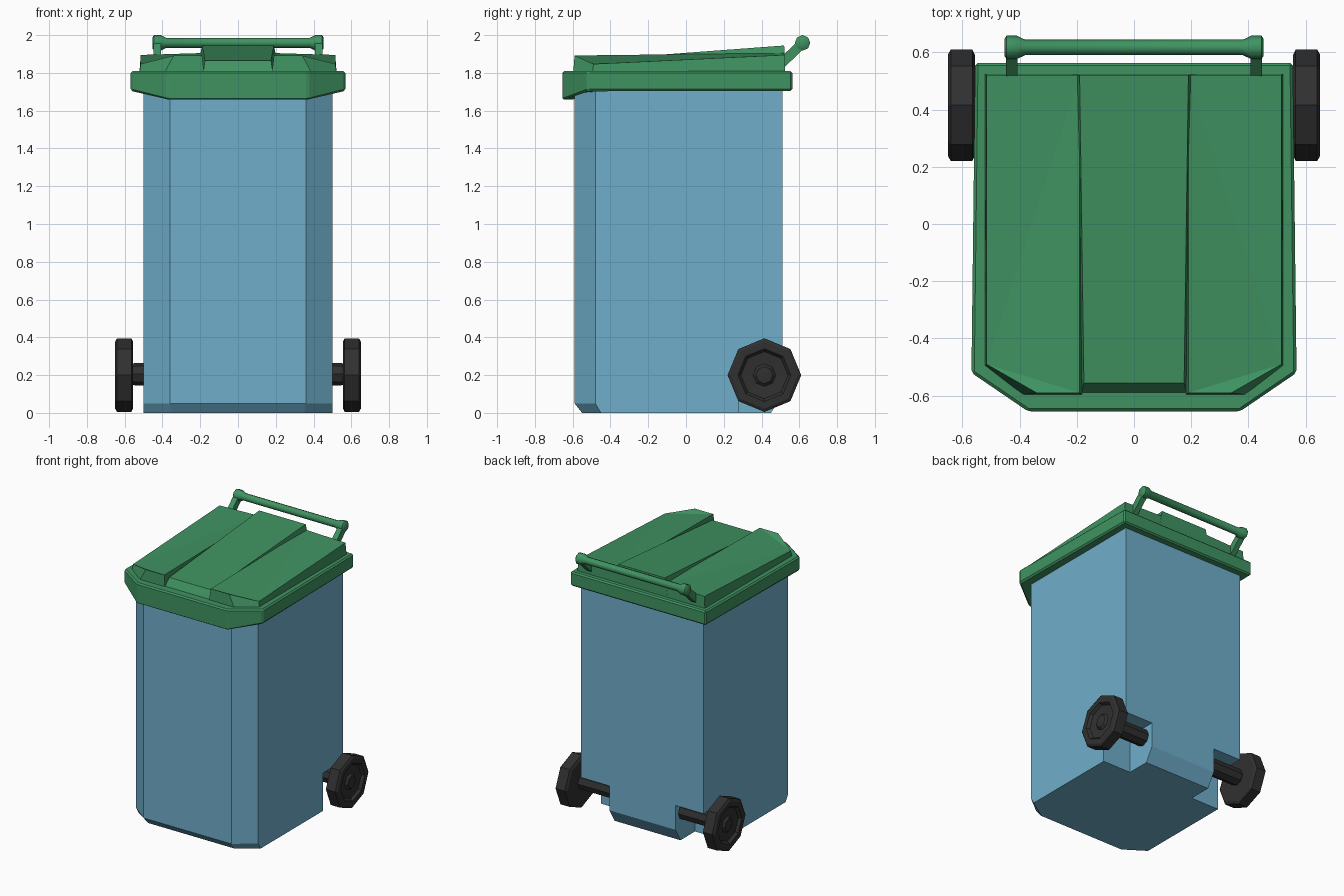
import bpy, bmesh, math

if "Cube" in bpy.data.objects:
    bpy.data.objects.remove(bpy.data.objects["Cube"])


def material(name, rgb):
    m = bpy.data.materials.new(name)
    m.diffuse_color = (*rgb, 1)
    m.use_nodes = True
    m.node_tree.nodes["Principled BSDF"].inputs["Base Color"].default_value = m.diffuse_color
    return m


BLUE = material("blue_plastic", (0.16, 0.43, 0.60))
GREEN = material("green_plastic", (0.05, 0.29, 0.12))
BLACK = material("black_rubber", (0.03, 0.03, 0.03))


def loft(name, rings, mat, bevel=0, split_caps=False):
    """Skin a stack of equal-length point rings and cap both ends."""
    bm = bmesh.new()
    vs = [[bm.verts.new(p) for p in r] for r in rings]
    n = len(vs[0])
    for a, b in zip(vs, vs[1:]):
        for i in range(n):
            j = (i + 1) % n
            bm.faces.new((a[i], a[j], b[j], b[i]))
    caps = [bm.faces.new(vs[0]), bm.faces.new(vs[-1])]
    if split_caps:
        bmesh.ops.triangulate(bm, faces=caps)
    bmesh.ops.recalc_face_normals(bm, faces=bm.faces[:])
    me = bpy.data.meshes.new(name)
    bm.to_mesh(me)
    bm.free()
    ob = bpy.data.objects.new(name, me)
    bpy.context.collection.objects.link(ob)
    me.materials.append(mat)
    if bevel:
        mod = ob.modifiers.new("soft_edges", 'BEVEL')
        mod.width = bevel
        mod.segments = 1
        mod.limit_method = 'ANGLE'
    return ob


def box(name, x, y, z, mat):
    ring = lambda h: [(x[0], y[0], h), (x[1], y[0], h), (x[1], y[1], h), (x[0], y[1], h)]
    return loft(name, [ring(z[0]), ring(z[1])], mat)


def lathe_x(name, profile, cy, cz, mat, sides=8):
    """Turn an (x, radius) profile around an axis parallel to x."""
    rings = [[(x, cy + r * math.cos(2 * math.pi * k / sides),
               cz + r * math.sin(2 * math.pi * k / sides)) for k in range(sides)]
             for x, r in profile]
    return loft(name, rings, mat)


def mirrored(half):
    """Right-hand half outline (front to back) to a full closed ring."""
    return half + [(-x, y, z) for x, y, z in reversed(half)]


# Bin body with chamfered front corners and bottom edges
body = loft("bin_body", [
    mirrored([(0.35, -0.55, 0), (0.5, -0.45, 0), (0.5, 0.45, 0)]),
    mirrored([(0.36, -0.59, 0.05), (0.5, -0.48, 0.05), (0.5, 0.51, 0.10)]),
    mirrored([(0.36, -0.59, 1.75), (0.5, -0.48, 1.75), (0.5, 0.51, 1.75)]),
], BLUE)

# Wheel notches in the lower back corners
for s in (1, -1):
    cutter = box("notch_cutter", sorted((s * 0.27, s * 0.7)), (0.28, 0.7), (-0.1, 0.28), BLUE)
    cutter.hide_render = True
    mod = body.modifiers.new("notch", 'BOOLEAN')
    mod.object = cutter
    mod.solver = 'EXACT'
    bpy.context.view_layer.objects.active = body
    bpy.ops.object.modifier_apply(modifier=mod.name)
    bpy.data.objects.remove(cutter)

# Lid rim with a deeper front lip
loft("lid_rim", [
    mirrored([(0.37, -0.655, 1.655), (0.568, -0.52, 1.705), (0.555, 0.563, 1.705)]),
    mirrored([(0.37, -0.655, 1.81), (0.568, -0.52, 1.81), (0.555, 0.563, 1.81)]),
], GREEN, bevel=0.01)

# Raised lid centre, rising to the back
loft("lid_centre", [
    mirrored([(0.185, -0.595, 1.80), (0.22, 0.525, 1.80)]),
    mirrored([(0.175, -0.555, 1.865), (0.19, 0.52, 1.945)]),
], GREEN)

for s, side in ((1, "right"), (-1, "left")):
    # Lid side panels
    base = [(0.18, -0.597), (0.39, -0.597), (0.522, -0.495), (0.522, 0.525), (0.18, 0.525)]
    top = [(0.19, -0.59, 1.892), (0.34, -0.59, 1.892), (0.515, -0.49, 1.847),
           (0.515, 0.52, 1.895), (0.19, 0.52, 1.905)]
    loft(f"lid_panel_{side}", [[(s * x, y, 1.80) for x, y in base],
                               [(s * x, y, z) for x, y, z in top]], GREEN, split_caps=True)

    # Handle arms
    xs = (0.407, 0.447)
    arm = [[(s * x, y + d * 0.018, z - d * 0.018) for x, d in
            ((xs[0], -1), (xs[1], -1), (xs[1], 1), (xs[0], 1))]
           for y, z in ((0.49, 1.835), (0.62, 1.96))]
    loft(f"handle_arm_{side}", arm, GREEN)

    # Wheels with dished hubs, and axle stubs
    wheel = [(0.555, 0.04), (0.555, 0.175), (0.565, 0.195), (0.64, 0.195), (0.65, 0.178),
             (0.65, 0.14), (0.63, 0.125), (0.625, 0.06), (0.64, 0.045), (0.643, 0.015)]
    lathe_x(f"wheel_{side}", [(s * x, r) for x, r in wheel], 0.415, 0.2, BLACK)
    lathe_x(f"axle_{side}", [(s * 0.25, 0.06), (s * 0.545, 0.06), (s * 0.57, 0.05)],
            0.415, 0.205, BLACK)

# Handle bar with thicker ends
ends = [(-0.453, 0.03), (-0.445, 0.041), (-0.41, 0.041), (-0.38, 0.027)]
bar = lathe_x("handle_bar", ends + [(-x, r) for x, r in reversed(ends)], 0.617, 1.959, GREEN)

# Round off the shading of the turned handle
bpy.ops.object.select_all(action='DESELECT')
bar.select_set(True)
bpy.context.view_layer.objects.active = bar
bpy.ops.object.shade_smooth_by_angle(angle=math.radians(50))
